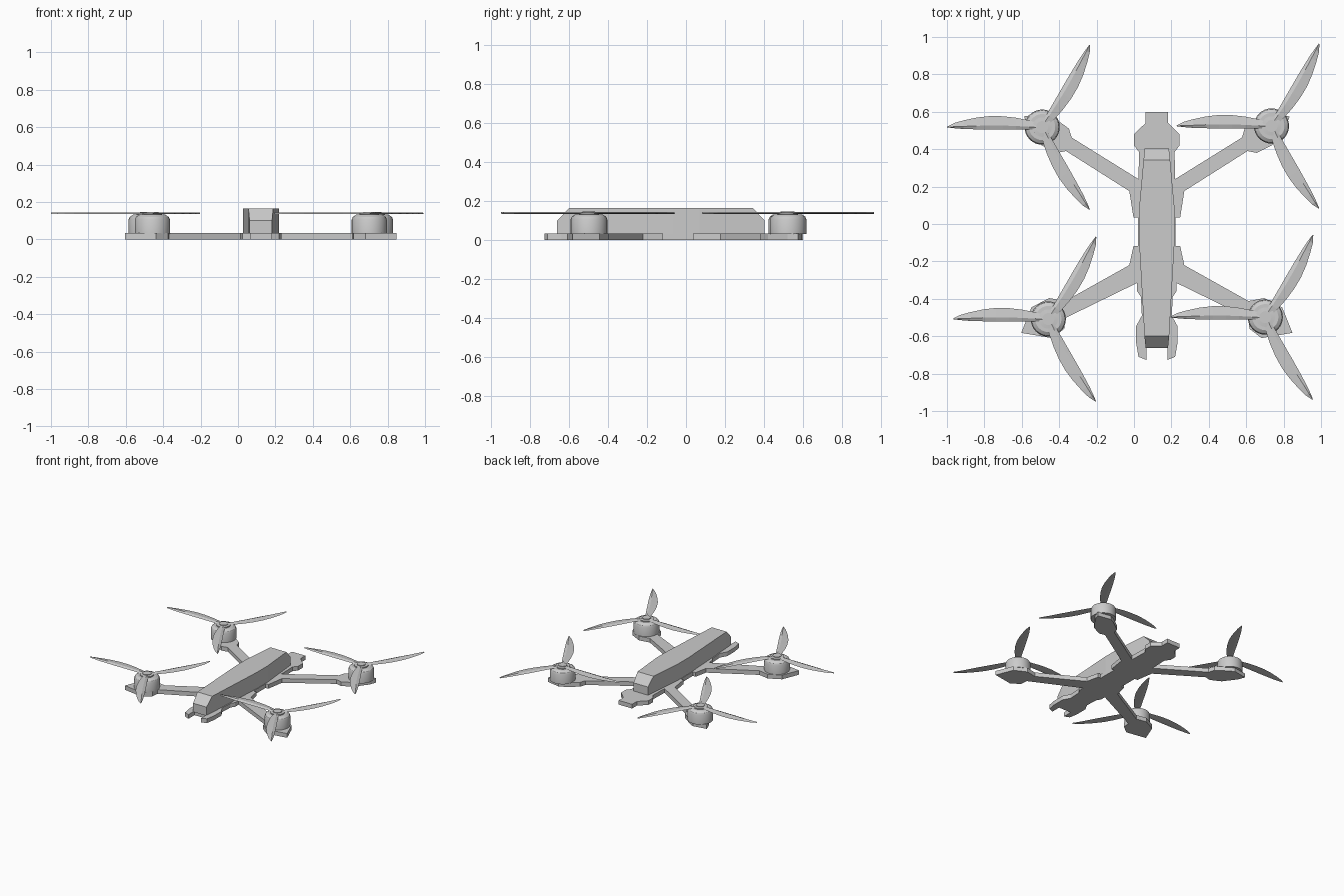
import bpy, bmesh, math
from mathutils import Matrix

if "Cube" in bpy.data.objects:
    bpy.data.objects.remove(bpy.data.objects["Cube"])

CX = 0.122  # centre line of the airframe


def make_object(name, bm, loc=(0, 0, 0), smooth=False):
    bmesh.ops.recalc_face_normals(bm, faces=bm.faces[:])
    me = bpy.data.meshes.new(name)
    bm.to_mesh(me)
    bm.free()
    ob = bpy.data.objects.new(name, me)
    ob.location = loc
    bpy.context.collection.objects.link(ob)
    if smooth:
        bpy.ops.object.select_all(action='DESELECT')
        ob.select_set(True)
        bpy.context.view_layer.objects.active = ob
        bpy.ops.object.shade_smooth_by_angle(angle=math.radians(25))
    return ob


def extrude_outline(half, z0, z1):
    """Mirror a half outline across x = 0 and extrude it upward."""
    pts = half + [(-x, y) for x, y in reversed(half)]
    bm = bmesh.new()
    face = bm.faces.new([bm.verts.new((x, y, z0)) for x, y in pts])
    res = bmesh.ops.extrude_face_region(bm, geom=[face])
    verts = [g for g in res['geom'] if isinstance(g, bmesh.types.BMVert)]
    bmesh.ops.translate(bm, verts=verts, vec=(0, 0, z1 - z0))
    return bm


# Base plate with arms and motor pads, right half from back to front
plate = [
    (.06, .60), (.06, .54), (.122, .48), (.122, .42), (.095, .385), (.098, .24),
    (.455, .462), (.47, .51), (.56, .575), (.60, .595), (.71, .575), (.69, .52),
    (.615, .42), (.535, .38), (.485, .39),
    (.147, .176), (.125, .035), (.1, .035), (.1, -.118), (.125, -.118), (.147, -.22),
    (.49, -.412), (.575, -.396), (.67, -.445), (.725, -.582), (.56, -.61),
    (.495, -.56), (.49, -.503),
    (.105, -.315), (.105, -.36), (.085, -.39), (.08, -.49), (.11, -.545),
    (.11, -.64), (.098, -.71), (.056, -.727), (.056, -.65)]
make_object("frame_plate", extrude_outline(plate, 0, .034), (CX, 0, 0))

# Canopy: cross-sections (y, half width, top z) with sloped ends
sections = [(-.662, .06, .10), (-.598, .066, .165), (-.07, .096, .165),
            (.07, .096, .165), (.342, .071, .165), (.404, .065, .10)]
bm = bmesh.new()
rings = [[bm.verts.new(p) for p in ((-w, y, .03), (w, y, .03), (w, y, z), (-w, y, z))]
         for y, w, z in sections]
for a, b in zip(rings, rings[1:]):
    for i in range(4):
        j = (i + 1) % 4
        bm.faces.new((a[i], a[j], b[j], b[i]))
bm.faces.new(rings[0])
bm.faces.new(rings[-1])
make_object("canopy", bm, (CX, 0, 0))


def lathe(profile, segs=32):
    bm = bmesh.new()
    vs = [bm.verts.new((r, 0, z)) for r, z in profile]
    es = [bm.edges.new(p) for p in zip(vs, vs[1:])]
    bmesh.ops.spin(bm, geom=vs + es, cent=(0, 0, 0), axis=(0, 0, 1),
                   angle=math.tau, steps=segs)
    bmesh.ops.remove_doubles(bm, verts=bm.verts[:], dist=1e-4)
    return bm


def propeller():
    """Three thin curved blades with a raised crease."""
    stations = [(.02, .02, -.012), (.07, .036, -.013), (.14, .050, -.013),
                (.21, .058, -.013), (.28, .059, -.013), (.35, .051, -.012),
                (.42, .036, -.010), (.47, .022, -.006), (.508, .003, -.001)]
    bm = bmesh.new()
    for k in range(3):
        rot = Matrix.Rotation(math.tau * k / 3, 4, 'Z')
        rows = []
        for r, lead, trail in stations:
            crease = trail + (lead - trail) * .3
            row = [(-r, lead, .138), (-r, crease, .144), (-r, trail, .136),
                   (-r, crease, .135)]
            rows.append([bm.verts.new(p) for p in row])
        for a, b in zip(rows, rows[1:]):
            for i in range(4):
                j = (i + 1) % 4
                bm.faces.new((a[i], a[j], b[j], b[i]))
        bm.faces.new(rows[0])
        bm.faces.new(rows[-1])
        bmesh.ops.transform(bm, matrix=rot, verts=[v for row in rows for v in row])
    return bm


# Motors and propellers on the four pads
motor = [(0, .03), (.094, .03), (.094, .106), (.088, .12), (.07, .132), (0, .132)]
hub = [(0, .128), (.052, .128), (.052, .14), (.032, .142), (.032, .147), (0, .147)]
for end, dx, y in (("back", .613, .521), ("front", .580, -.503)):
    for side, s in (("left", -1), ("right", 1)):
        loc = (CX + s * dx, y + (.003 if end == "back" else .005) * s, 0)
        make_object(f"{end}_{side}_motor", lathe(motor), loc, True)
        make_object(f"{end}_{side}_hub", lathe(hub), loc, True)
        make_object(f"{end}_{side}_propeller", propeller(), loc)
